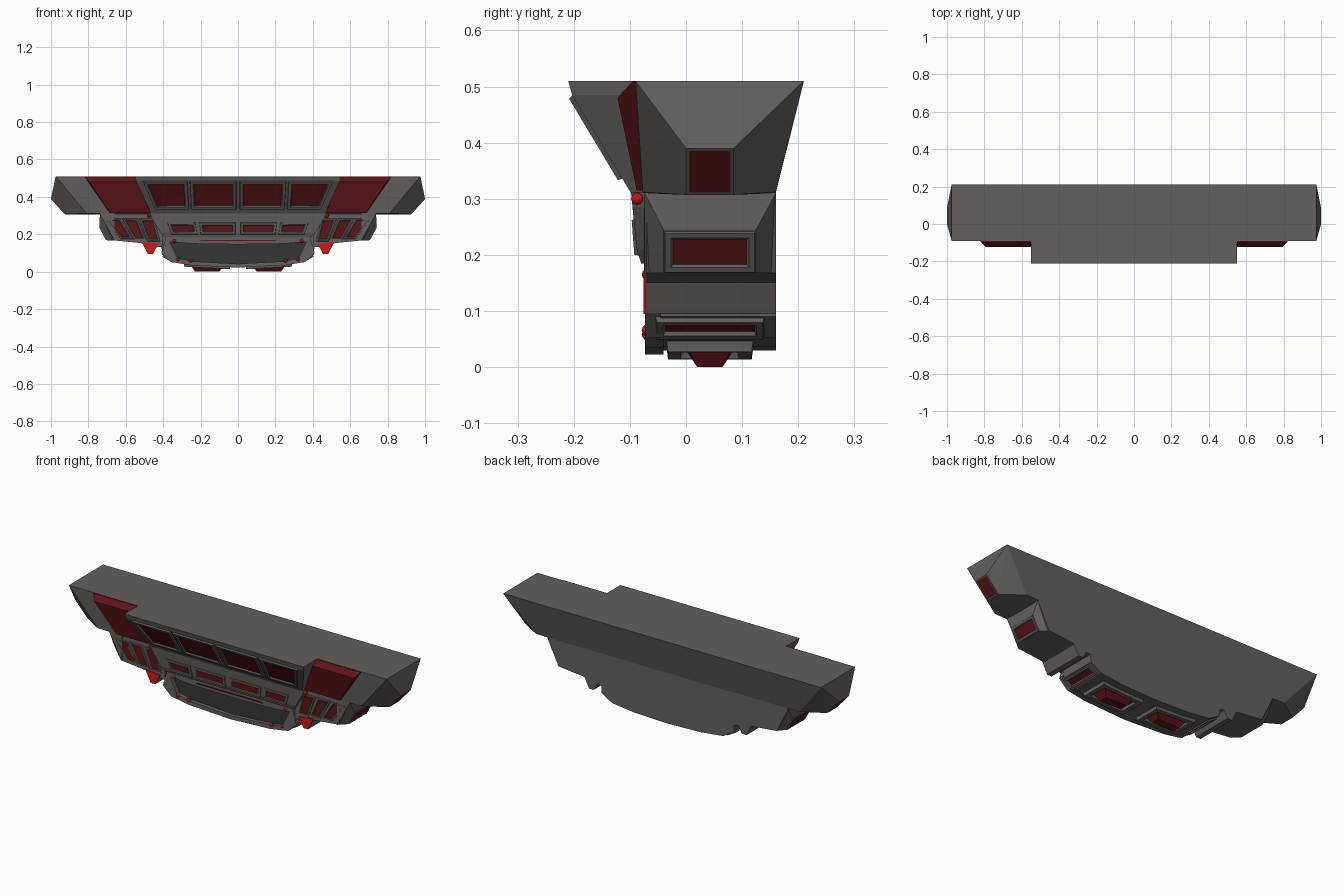
import bpy, bmesh
from mathutils import Vector as V

if "Cube" in bpy.data.objects:
    bpy.data.objects.remove(bpy.data.objects["Cube"])


def mat(name, col):
    m = bpy.data.materials.new(name)
    m.diffuse_color = (*col, 1)
    m.use_nodes = True
    m.node_tree.nodes["Principled BSDF"].inputs["Base Color"].default_value = m.diffuse_color
    return m


GREY = mat("hull_grey", (0.13, 0.115, 0.115))
DARK = mat("dark_glass", (0.035, 0.037, 0.037))
RED = mat("deep_red", (0.11, 0.007, 0.01))
BRIGHT = mat("bright_red", (0.6, 0.01, 0.01))


def finish(name, bm, *mats):
    bmesh.ops.recalc_face_normals(bm, faces=bm.faces)
    me = bpy.data.meshes.new(name)
    bm.to_mesh(me)
    bm.free()
    for m in mats:
        me.materials.append(m)
    ob = bpy.data.objects.new(name, me)
    bpy.context.collection.objects.link(ob)
    return ob


def hull(name, pts, m=GREY):
    """Solid block spanned by its corner points."""
    bm = bmesh.new()
    for p in pts:
        bm.verts.new(p)
    r = bmesh.ops.convex_hull(bm, input=bm.verts)
    loose = [v for v in bm.verts if not v.link_faces]
    bmesh.ops.delete(bm, geom=loose, context='VERTS')
    bmesh.ops.dissolve_limit(bm, angle_limit=0.01, verts=bm.verts, edges=bm.edges)
    return finish(name, bm, m)


def prism(name, prof, y0, y1, m=GREY):
    """Front (x, z) outline extruded along y."""
    bm = bmesh.new()
    f = bm.faces.new([bm.verts.new((x, y0, z)) for x, z in prof])
    r = bmesh.ops.extrude_face_region(bm, geom=[f])
    bmesh.ops.translate(bm, vec=(0, y1 - y0, 0),
                        verts=[v for v in r['geom'] if isinstance(v, bmesh.types.BMVert)])
    return finish(name, bm, m)


def panel(name, quad, rim=0.015, h=0.008, d=0.001, m=RED):
    """Raised bezel around a coloured face; h = bezel height, d = face height."""
    q = [V(p) for p in quad]
    n = (q[1] - q[0]).cross(q[3] - q[0]).normalized()
    if n.dot(sum(q, V()) / 4 - V((0, 0.04, 0.3))) < 0:
        n = -n

    def ring(inset, height):
        return [bm.verts.new(p + n * height + inset * (
            (q[(i + 1) % 4] - p).normalized() + (q[i - 1] - p).normalized()))
            for i, p in enumerate(q)]
    bm = bmesh.new()
    rings = [ring(0, -0.005), ring(0.003, h), ring(rim, h), ring(rim + 0.004, d)]
    for a, b in zip(rings, rings[1:]):
        for i in range(4):
            j = (i + 1) % 4
            bm.faces.new((a[i], a[j], b[j], b[i]))
    bm.faces.new(rings[0][::-1])
    bm.faces.new(rings[-1]).material_index = 1
    return finish(name, bm, GREY, m)


def both(half):
    """Complete a right-half outline with its mirror image."""
    return half + [(-x, z) for x, z in reversed(half) if x > 0]


S = (1, -1)

# upper wing block with faceted ends
hull("upper_hull", [(s * x, y, z) for s in S for x, z, ya, yb in (
    (0.975, 0.51, -0.09, 0.21), (1.0, 0.39, 0.0, 0.085), (0.925, 0.307, 0.0, 0.085),
    (0.81, 0.312, -0.077, 0.16), (0.70, 0.31, -0.077, 0.16)) for y in (ya, yb)])

# overhanging centre tier and the slimmer tier under it
hull("front_tier", [(s * x, y, z) for s in S for x, z, ya in (
    (0.55, 0.51, -0.21), (0.545, 0.485, -0.203), (0.465, 0.31, -0.098)) for y in (ya, -0.06)])
hull("middle_tier", [(s * x, y, z) for s in S for x, z, ya in (
    (0.47, 0.312, -0.098), (0.46, 0.285, -0.095), (0.415, 0.21, -0.088),
    (0.395, 0.185, -0.08)) for y in (ya, -0.04)])

# lower centre body, mouth glass and its frame
prism("lower_body", both([(0, 0.03), (0.2, 0.036), (0.34, 0.052), (0.405, 0.09),
                          (0.41, 0.15), (0.42, 0.315)]), -0.045, 0.16)
inner = [(0.0, 0.042), (0.25, 0.056), (0.325, 0.075), (0.365, 0.16), (0.25, 0.15), (0.0, 0.146)]
outer = [(0.0, 0.022), (0.25, 0.034), (0.36, 0.052), (0.41, 0.10), (0.385, 0.185), (0.0, 0.185)]
prism("mouth_glass", both(inner[:5]), -0.051, -0.04, DARK)
for s in S:
    for i in range(5):
        a, b, c, d = outer[i], outer[i + 1], inner[i + 1], inner[i]
        prism("mouth_frame", [(s * x, z) for x, z in (a, b, c, d)], -0.073, -0.04)
prism("mouth_red_trim", [(-0.2, 0.163), (0.2, 0.163), (0.2, 0.169), (-0.2, 0.169)],
      -0.077, -0.07, RED)


def ty(z):  # slope of the centre tier front
    return -0.203 + (0.485 - z) * 0.6


for s in S:
    # cheek, outer pod and fin
    prism("cheek", [(s * x, z) for x, z in ((0.40, 0.13), (0.45, 0.135), (0.52, 0.153),
          (0.67, 0.168), (0.735, 0.30), (0.735, 0.32), (0.40, 0.32))], -0.07, 0.16)
    hull("side_pod", [(s * x, y, z) for x, z, ya, yb in (
        (0.738, 0.31, -0.074, 0.16), (0.742, 0.245, -0.04, 0.125), (0.70, 0.168, -0.04, 0.125),
        (0.66, 0.167, -0.074, 0.16), (0.66, 0.31, -0.074, 0.16)) for y in (ya, yb)])
    fin = [(s * x, z) for x, z in ((0.425, 0.15), (0.455, 0.095), (0.483, 0.095), (0.515, 0.16))]
    prism("fin", fin, -0.07, 0.16)
    prism("fin_red_front", fin, -0.076, -0.07, BRIGHT)

    # raised dark red shoulder plate
    hull("shoulder_plate", [(s * x, y, z) for x, y, z in (
        (0.54, -0.06, 0.509), (0.82, -0.06, 0.509), (0.54, -0.095, 0.509), (0.82, -0.095, 0.509),
        (0.54, -0.122, 0.48), (0.795, -0.122, 0.48), (0.47, -0.088, 0.315),
        (0.685, -0.088, 0.315), (0.47, -0.06, 0.315), (0.69, -0.06, 0.315))], RED)

    # large and small windows
    for t0, t1, b0, b1 in ((0.008, 0.26, 0.008, 0.25), (0.27, 0.51, 0.26, 0.445)):
        panel("large_window", [(s * t0, ty(0.485), 0.485), (s * t1, ty(0.485), 0.485),
                               (s * b1, ty(0.335), 0.335), (s * b0, ty(0.335), 0.335)], 0.018)
    for t0, t1, b0, b1 in ((0.012, 0.21, 0.012, 0.2), (0.225, 0.38, 0.215, 0.355)):
        panel("small_window", [(s * t0, -0.092, 0.265), (s * t1, -0.092, 0.265),
                               (s * b1, -0.087, 0.198), (s * b0, -0.087, 0.198)], 0.014, 0.005)

    # slanted red vents on the cheek
    for i in range(3):
        t, b, z = 0.445 + 0.092 * i, 0.415 + 0.072 * i, 0.16 + 0.007 * i
        panel("cheek_vent", [(s * t, -0.07, 0.285), (s * (t + 0.085), -0.07, 0.285),
                             (s * (b + 0.068), -0.07, z), (s * b, -0.07, z)], 0.011, 0.005, 0.002)

    # red insets on the underside facets
    def under(name, a, b, ya, yb, **k):
        panel(name, [(s * a[0], ya, a[1]), (s * b[0], ya, b[1]),
                     (s * b[0], yb, b[1]), (s * a[0], yb, a[1])], **k)
    under("wing_tip_inset", (0.925, 0.307), (1.0, 0.39), 0.0, 0.085, rim=0.002, h=0.001)
    under("pod_inset", (0.701, 0.168), (0.741, 0.243), -0.04, 0.125, rim=0.013, h=0.004)
    under("lower_side_inset", (0.345, 0.055), (0.402, 0.088), -0.055, 0.14, rim=0.014, h=0.008)
    under("belly_inset", (0.04, 0.031), (0.29, 0.045), -0.035, 0.12, rim=0.026, h=0.018, d=0.004)
    # bevelled bump inside the belly inset
    hull("belly_bump", [(s * x, y, z) for x, z, ya, yb in (
        (0.075, 0.03, 0, 0.085), (0.255, 0.038, 0, 0.085),
        (0.10, 0.002, 0.02, 0.065), (0.23, 0.0, 0.02, 0.065)) for y in (ya, yb)], RED)

    # small round lamps
    for x, y, z in ((0.475, -0.087, 0.30), (0.34, -0.068, 0.165),
                    (0.32, -0.068, 0.066), (0.255, -0.068, 0.058)):
        bm = bmesh.new()
        bmesh.ops.create_icosphere(bm, subdivisions=2, radius=0.011)
        bmesh.ops.translate(bm, verts=bm.verts, vec=(s * x, y, z))
        finish("lamp", bm, BRIGHT)
